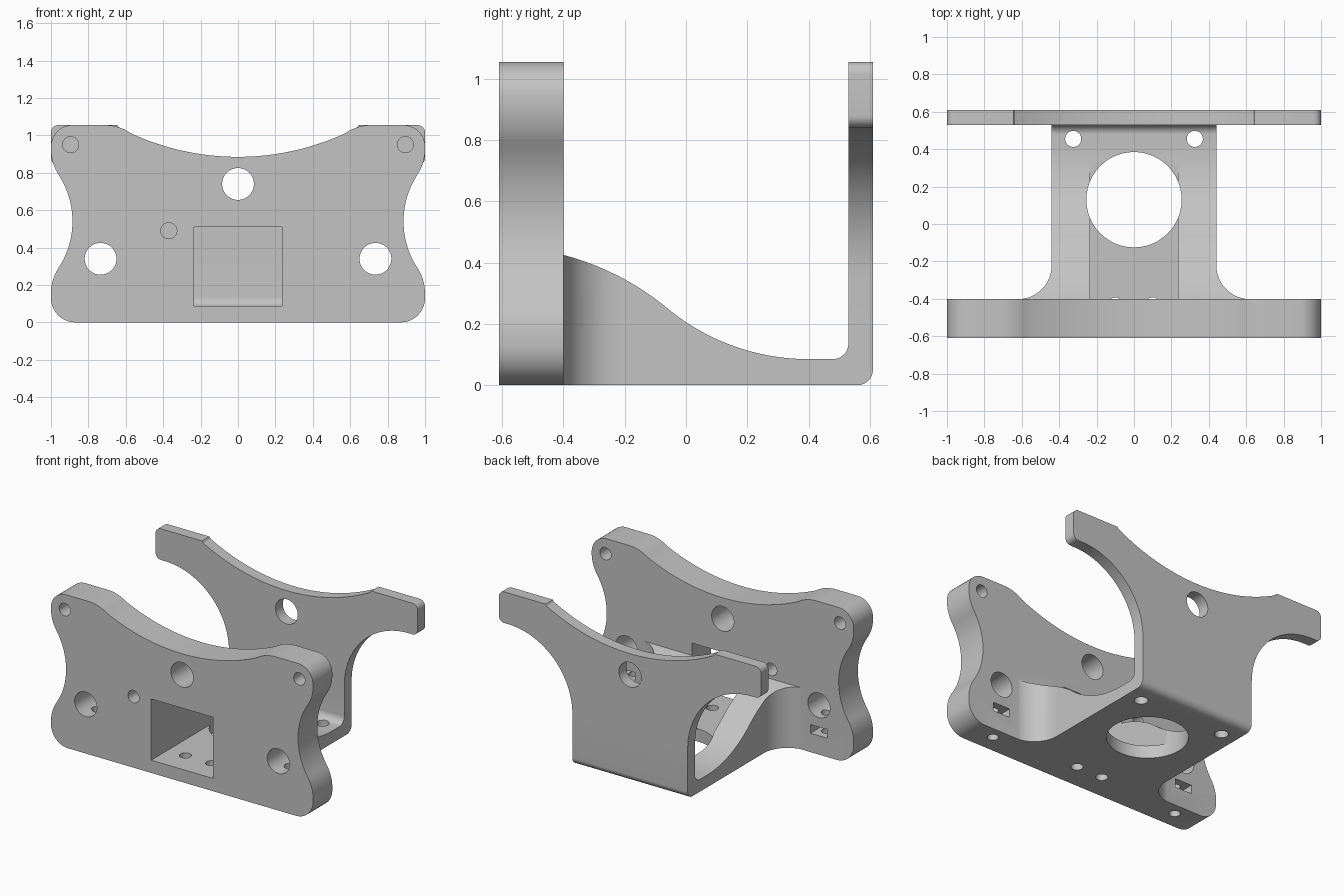
import bpy, bmesh
from math import sin, cos, radians, tan
from mathutils import Vector

cube = bpy.data.objects.get("Cube")
if cube:
    bpy.data.objects.remove(cube, do_unlink=True)

grey = bpy.data.materials.new("light_grey")
grey.use_nodes = True
grey.diffuse_color = (0.55, 0.55, 0.55, 1)
grey.node_tree.nodes["Principled BSDF"].inputs["Base Color"].default_value = grey.diffuse_color


def arc(cx, cy, r, a0, a1, n=24):
    steps = [radians(a0 + (a1 - a0) * i / n) for i in range(n + 1)]
    return [(cx + r * cos(a), cy + r * sin(a)) for a in steps]


def rounded(points, n=10):
    """Outline whose corners given as (u, v, radius) are filleted."""
    out = []
    for i, p in enumerate(points):
        if len(p) == 2:
            out.append(p)
            continue
        c = Vector(p[:2])
        a = (Vector(points[i - 1][:2]) - c).normalized()
        b = (Vector(points[(i + 1) % len(points)][:2]) - c).normalized()
        half = a.angle(b) / 2
        centre = c + (a + b).normalized() * p[2] / sin(half)
        start = c + a * p[2] / tan(half) - centre
        end = c + b * p[2] / tan(half) - centre
        sweep = start.angle(end)
        for k in range(n + 1):
            t = k / n
            q = (start * sin((1 - t) * sweep) + end * sin(t * sweep)) / sin(sweep)
            out.append(tuple(centre + q))
    return out


def extrude(name, points, axis, lo, hi):
    place = {"X": lambda u, v, w: (w, u, v),
             "Y": lambda u, v, w: (u, w, v),
             "Z": lambda u, v, w: (u, v, w)}[axis]
    bm = bmesh.new()
    face = bm.faces.new([bm.verts.new(place(u, v, lo)) for u, v in points])
    moved = bmesh.ops.extrude_face_region(bm, geom=[face])["geom"]
    shift = Vector(place(0, 0, hi - lo))
    bmesh.ops.translate(bm, vec=shift, verts=[g for g in moved if isinstance(g, bmesh.types.BMVert)])
    bmesh.ops.recalc_face_normals(bm, faces=bm.faces)
    mesh = bpy.data.meshes.new(name)
    bm.to_mesh(mesh)
    bm.free()
    mesh.materials.append(grey)
    obj = bpy.data.objects.new(name, mesh)
    bpy.context.collection.objects.link(obj)
    return obj


def combine(target, tool, operation="DIFFERENCE"):
    tool.hide_render = True
    mod = target.modifiers.new("combine", "BOOLEAN")
    mod.operation, mod.solver, mod.object = operation, "EXACT", tool
    bpy.context.view_layer.objects.active = target
    bpy.ops.object.modifier_apply(modifier=mod.name)
    bpy.data.objects.remove(tool, do_unlink=True)


def drill(target, u, v, r, axis, lo, hi):
    combine(target, extrude("drill", arc(u, v, r, 0, 352.5, 47), axis, lo, hi))


def box_cut(target, x0, x1, z0, z1, y0, y1):
    combine(target, extrude("box_cutter", [(x0, z0), (x1, z0), (x1, z1), (x0, z1)], "Y", y0, y1))


def mirrored(points):
    return points + [(-p[0],) + tuple(p[1:]) for p in reversed(points)]


TOP = 1.055
ARC_R = 1.366
ARC_Z = 0.885 + ARC_R

# Base and back wall: one side profile with a sweeping upper edge
profile = [(-0.5, 0), (0.61, 0, 0.05), (0.61, 1.2), (0.53, 1.2), (0.53, 0.085, 0.05)]
profile += arc(0.4, 0.808, 0.723, 270, 230.5)
profile += arc(-0.63, -0.442, 0.897, 50.5, 75.1)[1:]
profile += [(-0.5, 0.44)]
bracket = extrude("mount_bracket", rounded(profile), "X", -1.1, 1.1)

# Trim the base sides, leaving curved gussets at the front plate
for s in (1, -1):
    trim = [(0.622, -0.6)] + arc(0.622, -0.22, 0.182, 270, 180) + [(0.44, 0.4), (1.3, 0.4), (1.3, -0.6)]
    combine(bracket, extrude("side_trim", [(s * x, y) for x, y in trim], "Z", -0.2, 1.4))

# Trim the back wall to a waist with two raised arms and a cradle on top
half = [(0.44, -0.1)] + arc(0.93, 0.35, 0.49, 180, 90)
half += [(1.0, 0.84, 0.04), (1.0, TOP, 0.04)]
half += arc(0, ARC_Z, ARC_R, 299, 270)[:-1]
half[-24] = (0.645, TOP)
outline = mirrored(half) + [(-1.3, -0.1), (-1.3, 1.4), (1.3, 1.4), (1.3, -0.1)]
combine(bracket, extrude("wall_trim", rounded(outline), "Y", 0.3, 0.8))

# Thick front plate with rounded corners, waisted sides and the same cradle
half = [(1.0, 0, 0.13), (1.0, 0.225, 0.25)]
half += arc(1.339, 0.54, 0.454, 212, 148)
half += [(1.0, 0.855, 0.25), (1.0, TOP, 0.115), (0.645, TOP, 0.25)]
half += arc(0, ARC_Z, ARC_R, 294.5, 270)[:-1]
plate = extrude("front_plate", rounded(mirrored(half)), "Y", -0.61, -0.4)
combine(bracket, plate, "UNION")

# Window and open channel along the base
box_cut(bracket, -0.235, 0.235, 0.088, 0.51, -0.7, 0.45)

# Holes through the plates
drill(bracket, 0, 0.74, 0.085, "Y", -0.8, 0.8)
drill(bracket, -0.37, 0.49, 0.043, "Y", -0.8, -0.2)
for s in (1, -1):
    drill(bracket, s * 0.735, 0.34, 0.085, "Y", -0.8, -0.2)
    drill(bracket, s * 0.895, 0.95, 0.043, "Y", -0.8, -0.2)

# Holes through the floor, plus clamp screw holes and nut slots
drill(bracket, 0, 0.13, 0.255, "Z", -0.2, 0.7)
for s in (1, -1):
    drill(bracket, s * 0.325, 0.455, 0.043, "Z", -0.2, 0.3)
    drill(bracket, s * 0.1, -0.43, 0.038, "Z", -0.2, 0.3)
    drill(bracket, s * 0.735, -0.485, 0.035, "Z", -0.2, 0.34)
    box_cut(bracket, s * 0.735 - 0.065, s * 0.735 + 0.065, 0.13, 0.19, -0.55, -0.3)

# Smooth curved walls, crisp edges
bpy.ops.object.select_all(action="DESELECT")
bracket.select_set(True)
bpy.context.view_layer.objects.active = bracket
bpy.ops.object.shade_smooth_by_angle(angle=radians(25))
